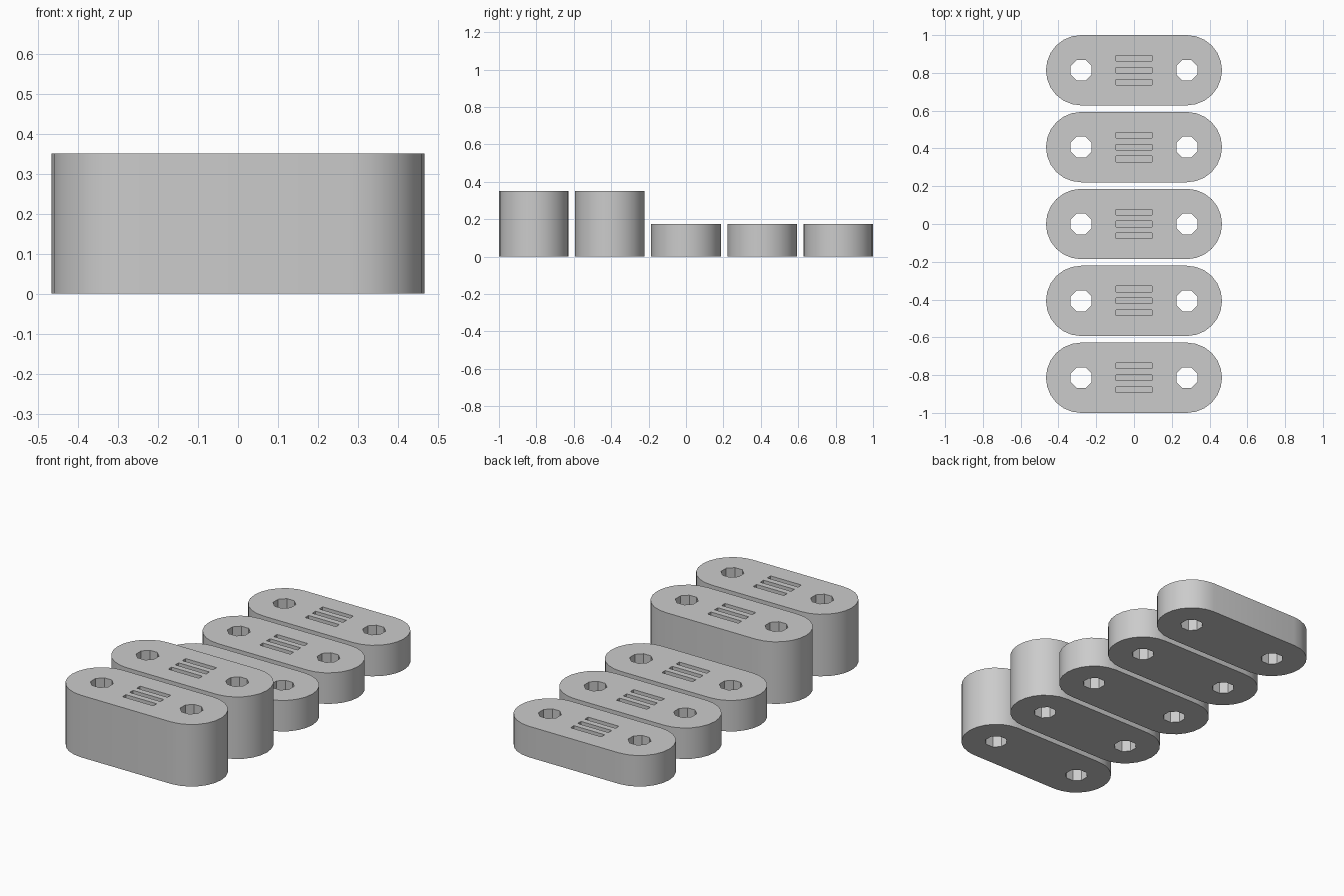
import bpy
import bmesh
from math import cos, sin, pi, radians

cube = bpy.data.objects.get("Cube")
if cube:
    bpy.data.objects.remove(cube, do_unlink=True)

RADIUS = 0.186       # rounded end radius
HOLE_X = 0.28        # centre of each rounded end and its hole
HOLE_R = 0.06
SLOT_DEPTH = 0.02
PITCH = 0.407        # spacing of the blocks

grey = bpy.data.materials.new("Plain grey")
grey.use_nodes = True
colour = (0.6, 0.6, 0.6, 1)
grey.diffuse_color = colour
grey.node_tree.nodes["Principled BSDF"].inputs["Base Color"].default_value = colour


def arc(cx, r, start, end, steps):
    """Points along an arc centred on (cx, 0)."""
    angles = [start + (end - start) * i / steps for i in range(steps + 1)]
    return [(cx + r * cos(a), r * sin(a)) for a in angles]


def add_prism(bm, outline, z0, z1):
    """Closed vertical prism over a counter-clockwise outline."""
    low = [bm.verts.new((x, y, z0)) for x, y in outline]
    high = [bm.verts.new((x, y, z1)) for x, y in outline]
    bm.faces.new(low[::-1])
    bm.faces.new(high)
    for i in range(len(low)):
        j = (i + 1) % len(low)
        bm.faces.new((low[i], low[j], high[j], high[i]))


def make_object(name, bm, y):
    mesh = bpy.data.meshes.new(name)
    bm.to_mesh(mesh)
    bm.free()
    mesh.materials.append(grey)
    obj = bpy.data.objects.new(name, mesh)
    obj.location.y = y
    bpy.context.collection.objects.link(obj)
    return obj


def make_block(name, y, height):
    # Capsule-shaped body
    bm = bmesh.new()
    outline = arc(HOLE_X, RADIUS, -pi / 2, pi / 2, 12)
    outline += arc(-HOLE_X, RADIUS, pi / 2, 3 * pi / 2, 12)
    add_prism(bm, outline, 0, height)
    block = make_object(name, bm, y)

    # Two through holes and three shallow slots
    bm = bmesh.new()
    for x in (-HOLE_X, HOLE_X):
        octagon = arc(x, HOLE_R, pi / 8, 2 * pi + pi / 8, 8)[:-1]
        add_prism(bm, octagon, -0.1, height + 0.1)
    for row in (-1, 0, 1):
        mid, w, h = row * 0.063, 0.096, 0.015
        slot = [(-w, mid - h), (w, mid - h), (w, mid + h), (-w, mid + h)]
        add_prism(bm, slot, height - SLOT_DEPTH, height + 0.1)
    cutter = make_object(name + "_cutter", bm, y)
    cutter.hide_render = True

    cut = block.modifiers.new("Holes and slots", 'BOOLEAN')
    cut.operation = 'DIFFERENCE'
    cut.solver = 'EXACT'
    cut.object = cutter

    # Apply the cut, then smooth the rounded ends only
    bpy.context.view_layer.update()
    graph = bpy.context.evaluated_depsgraph_get()
    mesh = bpy.data.meshes.new_from_object(block.evaluated_get(graph))
    block.modifiers.clear()
    block.data = mesh
    bpy.data.objects.remove(cutter, do_unlink=True)
    mesh.shade_smooth()
    mesh.set_sharp_from_angle(angle=radians(30))


# Two tall blocks at the front, three low ones behind
for i in range(5):
    tall = i < 2
    make_block(f"{'tall' if tall else 'low'}_spacer_{i + 1}",
               (i - 2) * PITCH, 0.35 if tall else 0.175)
